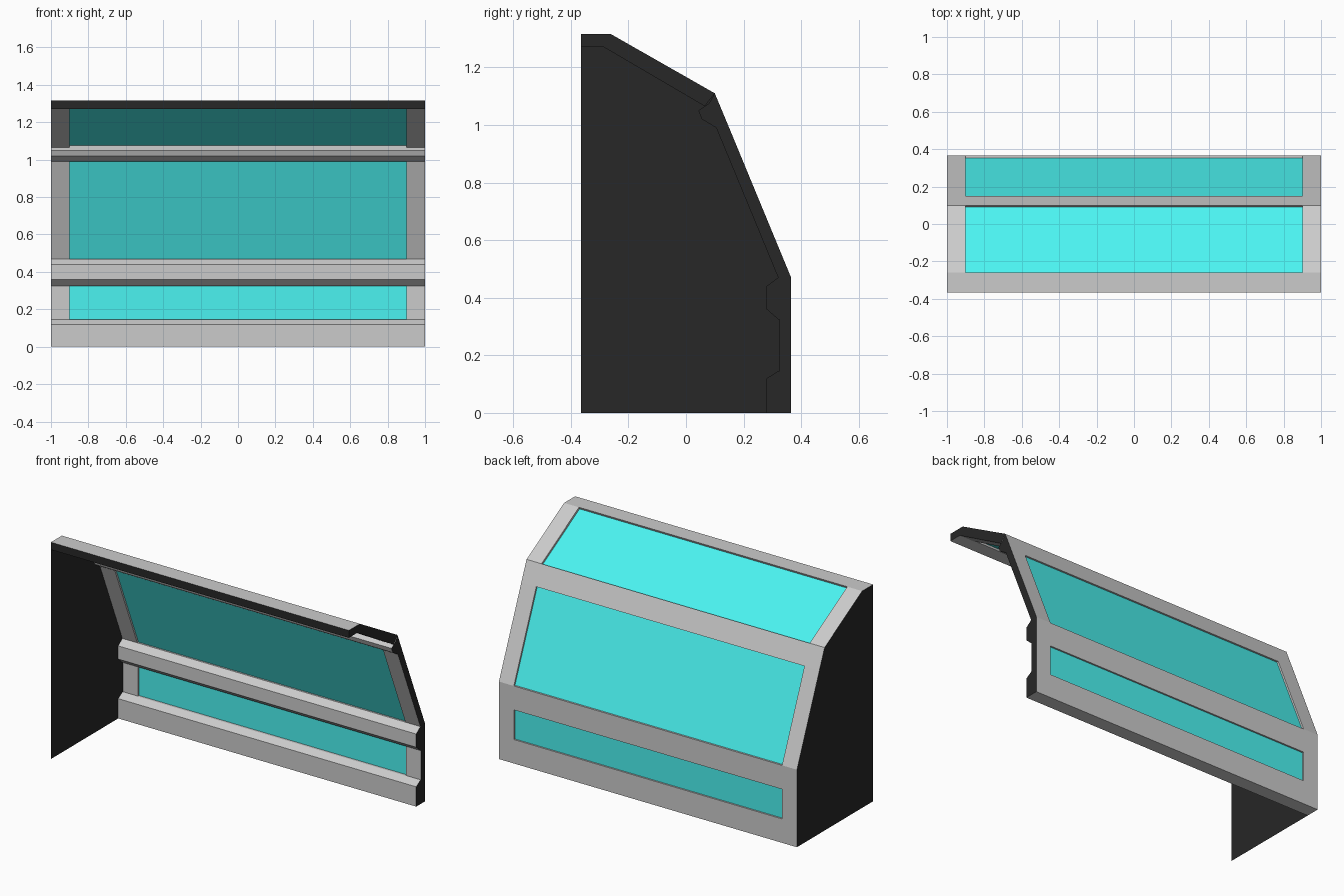
import bpy, bmesh

if "Cube" in bpy.data.objects:
    bpy.data.objects.remove(bpy.data.objects["Cube"])


def material(name, rgb):
    m = bpy.data.materials.new(name)
    m.diffuse_color = (*rgb, 1)
    m.use_nodes = True
    m.node_tree.nodes["Principled BSDF"].inputs["Base Color"].default_value = m.diffuse_color
    return m


GREY = material("frame_grey", (0.8, 0.8, 0.8))
BLACK = material("cut_black", (0.02, 0.02, 0.02))
TEAL = material("glass_teal", (0.07, 0.9, 0.88))


def finish(name, bm, mats):
    me = bpy.data.meshes.new(name)
    bm.to_mesh(me)
    bm.free()
    for m in mats:
        me.materials.append(m)
    ob = bpy.data.objects.new(name, me)
    bpy.context.collection.objects.link(ob)
    return ob


def prism(name, profile, x0, x1, mats):
    """Extrude a (y, z) profile along x; the cut ends become black."""
    bm = bmesh.new()
    a = [bm.verts.new((x0, y, z)) for y, z in profile]
    b = [bm.verts.new((x1, y, z)) for y, z in profile]
    n = len(profile)
    bm.faces.new(a)
    bm.faces.new(b)
    for i in range(n):
        j = (i + 1) % n
        bm.faces.new((a[i], a[j], b[j], b[i]))
    bmesh.ops.recalc_face_normals(bm, faces=bm.faces[:])
    for f in bm.faces[:]:
        c = f.calc_center_median()
        if c.x < -0.999:
            bm.faces.remove(f)          # hidden behind the end wall
        elif len(mats) > 1 and (c.x > 0.999 or c.y < -0.364):
            f.material_index = 1
    return finish(name, bm, mats)


# Long rails, with bevelled inner edges
rails = {
    "sill_rail": [(.365, 0), (.365, .145), (.32, .145), (.28, .12), (.28, 0)],
    "middle_rail": [(.365, .325), (.365, .47), (.32, .47), (.28, .44),
                    (.28, .36), (.32, .325)],
    "upper_rail": [(.10, 1.11), (.08, 1.075), (.043, 1.05), (.055, 1.02),
                   (.105, .99), (.15, .99)],
    "top_rail": [(-.365, 1.315), (-.26, 1.315), (-.28, 1.27), (-.365, 1.27)],
}
for name, prof in rails.items():
    prism(name, prof, -1, 1, [GREY, BLACK])

# Panels between the rails: outer low, outer high, inner high, inner low
panels = {
    "lower": [(.365, .145), (.365, .325), (.325, .325), (.325, .145)],
    "slope": [(.365, .47), (.15, .99), (.105, .99), (.32, .47)],
    "roof": [(.10, 1.11), (-.26, 1.315), (-.285, 1.27), (.065, 1.065)],
}


def mix(p, q, t):
    return tuple(u + (v - u) * t for u, v in zip(p, q))


for name, (a, b, c, d) in panels.items():
    # Stiles at both ends and a recessed pane between them
    prism(name + "_stile_left", [a, b, c, d], -1, -.9, [GREY, BLACK])
    prism(name + "_stile_right", [a, b, c, d], .9, 1, [GREY, BLACK])
    pane = [mix(a, d, .25), mix(b, c, .25), mix(b, c, .75), mix(a, d, .75)]
    prism(name + "_glass", pane, -.9, .9, [TEAL])

# Closed end wall on the left
bm = bmesh.new()
outline = [(-.365, 0), (-.365, 1.315), (-.26, 1.315), (.10, 1.11),
           (.365, .47), (.365, 0)]
f = bm.faces.new([bm.verts.new((-1, y, z)) for y, z in outline])
f.normal_update()
if f.normal.x > 0:
    f.normal_flip()
finish("end_wall", bm, [BLACK])
